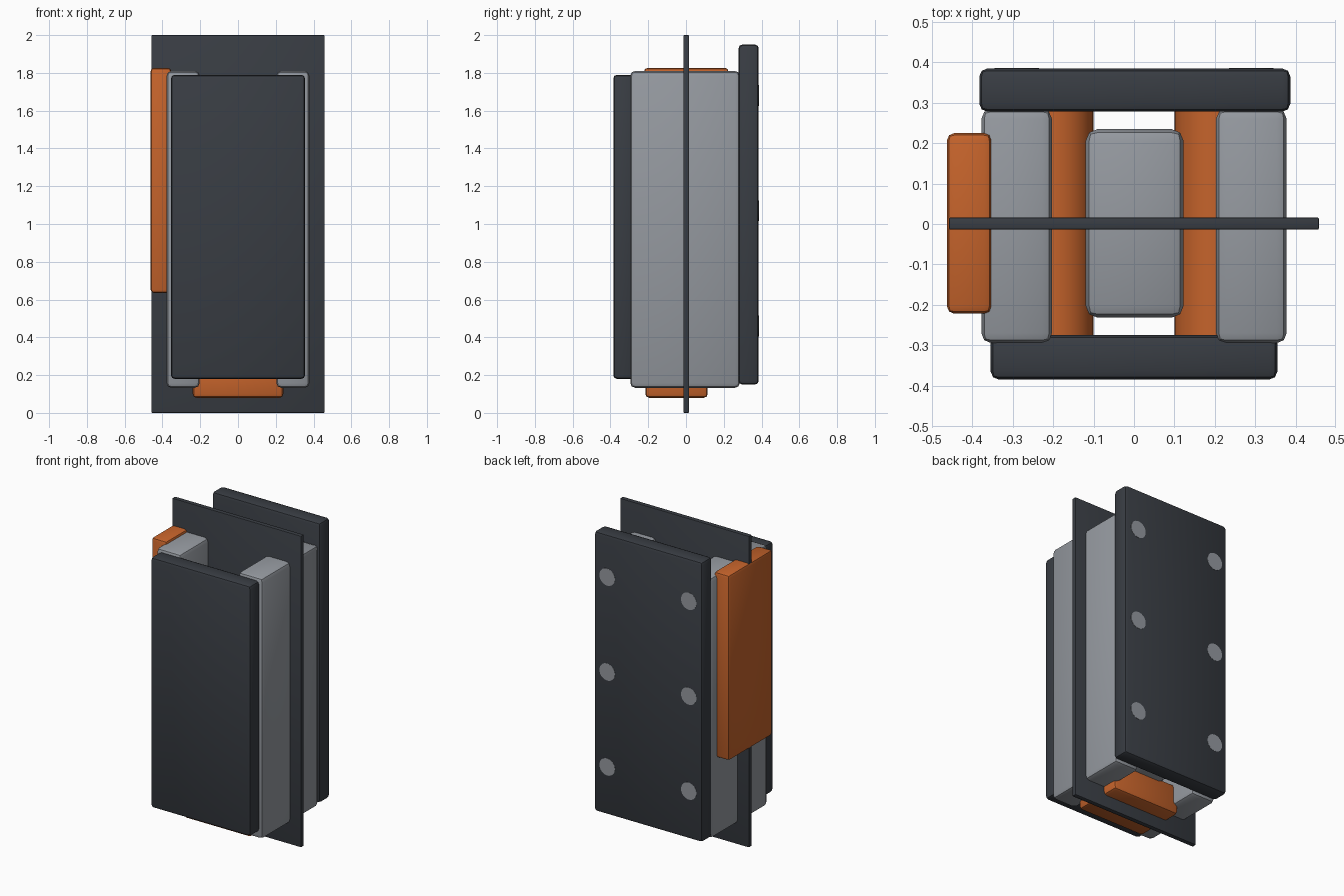
import bpy
import math

if "Cube" in bpy.data.objects:
    bpy.data.objects.remove(bpy.data.objects["Cube"])


def material(name, rgb):
    m = bpy.data.materials.new(name)
    m.diffuse_color = (*rgb, 1)
    m.use_nodes = True
    m.node_tree.nodes["Principled BSDF"].inputs["Base Color"].default_value = m.diffuse_color
    return m


DARK = material("charcoal", (0.040, 0.046, 0.056))
GREY = material("cool grey", (0.30, 0.32, 0.35))
ORANGE = material("burnt orange", (0.56, 0.125, 0.024))


def finish(ob, name, mat):
    ob.name = name
    ob.data.materials.append(mat)
    bpy.ops.object.shade_smooth_by_angle(angle=math.radians(35))


def box(name, mat, x, y, z, bevel=0.02):
    """Box from (min, max) ranges with rounded edges."""
    bpy.ops.mesh.primitive_cube_add(size=1, location=[(a + b) / 2 for a, b in (x, y, z)])
    ob = bpy.context.object
    ob.scale = [b - a for a, b in (x, y, z)]
    bpy.ops.object.transform_apply(location=False, rotation=False, scale=True)
    mod = ob.modifiers.new("bevel", "BEVEL")
    mod.width = bevel
    mod.segments = 2
    bpy.ops.object.modifier_apply(modifier=mod.name)
    finish(ob, name, mat)


def rod(name, mat, x, z, y0, y1, radius):
    """Round bar running front to back."""
    bpy.ops.mesh.primitive_cylinder_add(vertices=32, radius=radius, depth=y1 - y0,
                                        location=(x, (y0 + y1) / 2, z),
                                        rotation=(math.pi / 2, 0, 0))
    finish(bpy.context.object, name, mat)


# Outer plates and the thin plate through the middle
box("front_plate", DARK, (-0.355, 0.355), (-0.385, -0.275), (0.18, 1.79))
box("back_plate", DARK, (-0.383, 0.387), (0.278, 0.385), (0.15, 1.95))
box("middle_plate", DARK, (-0.458, 0.458), (-0.014, 0.016), (0, 2), 0.004)

# Side columns, round spacers and bolt ends
for side, label in ((-1, "left"), (1, "right")):
    xs = sorted((side * 0.203, side * 0.378))
    box(label + "_column", GREY, xs, (-0.295, 0.285), (0.133, 1.81), 0.025)
    rod(label + "_spacer", ORANGE, side * 0.2, 1.07, -0.28, 0.28, 0.1)
    for i, z in enumerate((0.46, 1.07, 1.68)):
        rod(f"{label}_bolt_{i + 1}", GREY, side * 0.29, z, 0.27, 0.3865, 0.055)

# Core block between the columns
box("core_block", GREY, (-0.12, 0.123), (-0.232, 0.235), (0.25, 1.4), 0.03)

# Orange side cover and foot
box("side_cover", ORANGE, (-0.463, -0.353), (-0.222, 0.225), (0.635, 1.826), 0.018)
box("foot", ORANGE, (-0.24, 0.24), (-0.215, 0.115), (0.08, 0.27))
